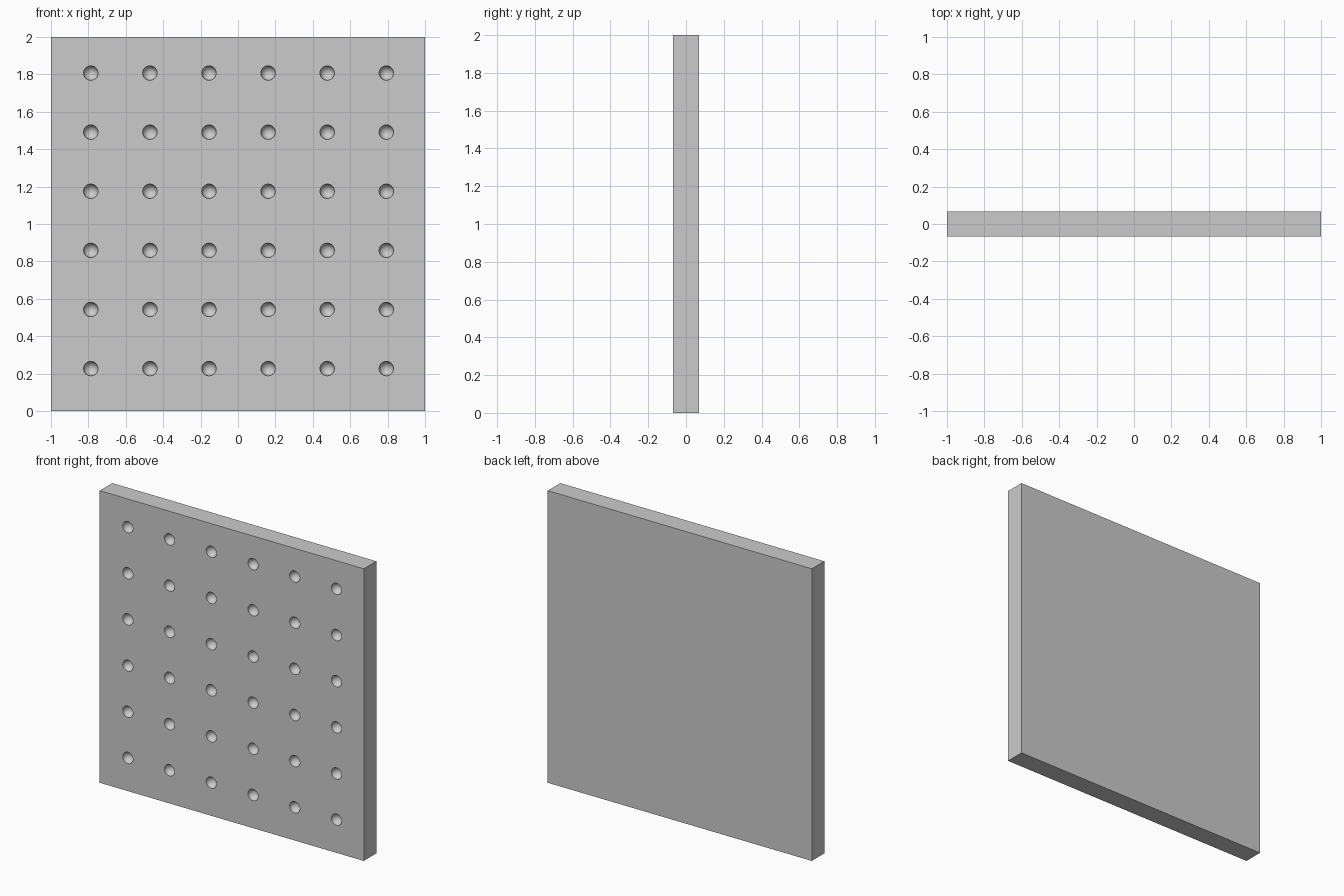
import bpy
import bmesh
from mathutils import Matrix
from math import radians

if "Cube" in bpy.data.objects:
    bpy.data.objects.remove(bpy.data.objects["Cube"])

SIZE, THICK = 2.0, 0.135
ROWS, STEP, RADIUS = 6, 0.316, 0.039
CENTRE_X, CENTRE_Z = 0.003, 1.017


def make_object(name, bm):
    mesh = bpy.data.meshes.new(name)
    bm.to_mesh(mesh)
    bm.free()
    obj = bpy.data.objects.new(name, mesh)
    bpy.context.collection.objects.link(obj)
    return obj


# Upright square slab
bm = bmesh.new()
bmesh.ops.create_cube(bm, size=1, matrix=Matrix.Translation((0, 0, SIZE / 2))
                      @ Matrix.Diagonal((SIZE, THICK, SIZE, 1)))
panel = make_object("panel", bm)

# Grid of balls that scoop the round dimples out of the front face
bm = bmesh.new()
turn = Matrix.Rotation(radians(90), 4, 'X')
for i in range(ROWS):
    for j in range(ROWS):
        x = CENTRE_X + (i - (ROWS - 1) / 2) * STEP
        z = CENTRE_Z + (j - (ROWS - 1) / 2) * STEP
        bmesh.ops.create_uvsphere(
            bm, u_segments=32, v_segments=17, radius=RADIUS,
            matrix=Matrix.Translation((x, -THICK / 2, z)) @ turn)
cutter = make_object("dimple_cutter", bm)

cut = panel.modifiers.new("dimples", 'BOOLEAN')
cut.operation = 'DIFFERENCE'
cut.solver = 'EXACT'
cut.object = cutter

# Bake the dimples, drop the cutter and smooth the hollows
bpy.context.view_layer.objects.active = panel
panel.select_set(True)
bpy.ops.object.modifier_apply(modifier=cut.name)
bpy.data.objects.remove(cutter)
bpy.ops.object.shade_smooth_by_angle(angle=radians(30))
